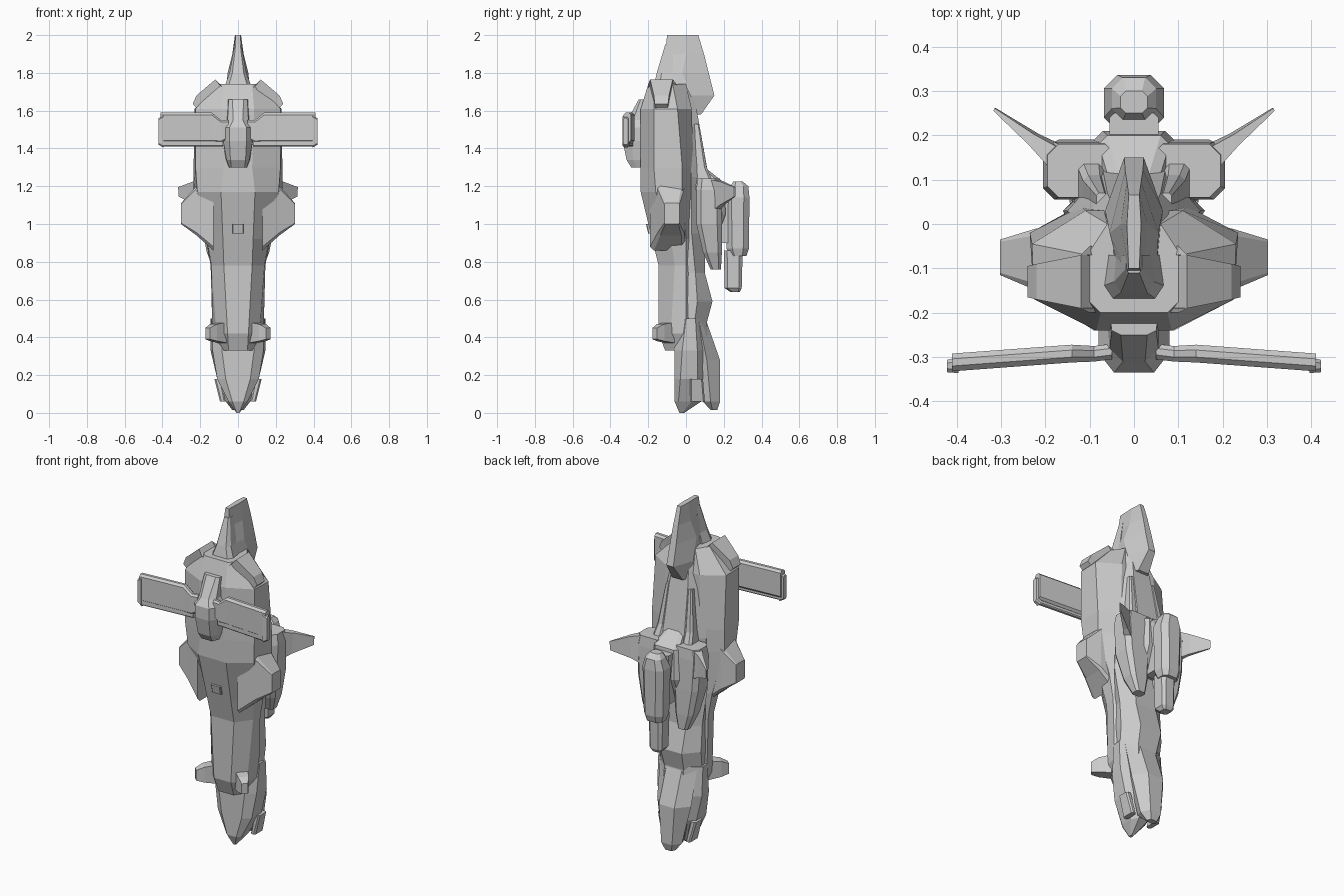
import bpy, bmesh
from mathutils import Vector


def skin(name, rings, mirror=False):
    """Loft a closed solid through rings of 3D points."""
    bm = bmesh.new()
    loops = [[bm.verts.new(p) for p in r] for r in rings]
    n = len(loops[0])
    for a, b in zip(loops, loops[1:]):
        for i in range(n):
            bm.faces.new((a[i], a[(i + 1) % n], b[(i + 1) % n], b[i]))
    bm.faces.new(loops[0][::-1])
    bm.faces.new(loops[-1])
    bmesh.ops.recalc_face_normals(bm, faces=bm.faces)
    me = bpy.data.meshes.new(name)
    bm.to_mesh(me)
    bm.free()
    ob = bpy.data.objects.new(name, me)
    bpy.context.collection.objects.link(ob)
    if mirror:
        ob.modifiers.new("mirror", 'MIRROR').use_mirror_merge = False
    return ob


def hull(name, sections):
    """Symmetric loft along z: (z, half outline from front to back)."""
    return skin(name, [[(x, y, z) for x, y in h] + [(-x, y, z) for x, y in h[::-1]]
                       for z, h in sections])


def pod(name, sections, mirror=False):
    """Chamfered box loft along z: (z, x0, x1, y0, y1, chamfer)."""
    rings = []
    for z, x0, x1, y0, y1, c in sections:
        rings.append([(x0 + c, y0, z), (x1 - c, y0, z), (x1, y0 + c, z), (x1, y1 - c, z),
                      (x1 - c, y1, z), (x0 + c, y1, z), (x0, y1 - c, z), (x0, y0 + c, z)])
    return skin(name, rings, mirror)


def outrigger(name, sections):
    """Mirrored box loft along x: (x, y0, y1, z0, z1, chamfer)."""
    rings = []
    for x, y0, y1, z0, z1, c in sections:
        rings.append([(x, y0, z0 + c), (x, y0, z1 - c), (x, y0 + c, z1), (x, y1 - c, z1),
                      (x, y1, z1 - c), (x, y1, z0 + c), (x, y1 - c, z0), (x, y0 + c, z0)])
    return skin(name, rings, True)


# Main armoured shell, long and tapering
hull("front_hull", [
    (0.33, [(.05, -.11), (.075, -.06), (.10, .0), (.05, .05)]),
    (0.42, [(.055, -.145), (.115, -.08), (.135, .0), (.07, .06)]),
    (0.78, [(.075, -.145), (.14, -.06), (.145, .0), (.08, .07)]),
    (0.92, [(.08, -.18), (.165, -.08), (.17, .0), (.09, .06)]),
    (1.17, [(.09, -.24), (.215, -.16), (.235, -.02), (.12, .04)]),
    (1.30, [(.075, -.24), (.225, -.17), (.235, -.02), (.12, .04)]),
    (1.61, [(.085, -.24), (.225, -.17), (.23, -.045), (.11, .03)]),
    (1.74, [(.075, -.20), (.105, -.17), (.105, -.07), (.06, .0)]),
])

# Nose cap
hull("nose", [
    (0.0, [(.006, -.035), (.008, -.03), (.008, -.02), (.006, -.01)]),
    (0.06, [(.03, -.06), (.05, -.04), (.05, .03), (.03, .08)]),
    (0.18, [(.065, -.06), (.11, -.03), (.11, .06), (.05, .11)]),
    (0.33, [(.085, -.06), (.135, -.02), (.145, .06), (.07, .12)]),
    (0.50, [(.08, -.06), (.14, .0), (.145, .05), (.06, .11)]),
])

# Rear chin armour
hull("chin", [
    (0.015, [(.015, .13), (.03, .14), (.02, .165)]),
    (0.06, [(.05, .09), (.065, .13), (.035, .18)]),
    (0.28, [(.08, .06), (.11, .11), (.05, .18)]),
    (0.48, [(.09, .03), (.12, .07), (.05, .11)]),
])

# Rear spine hull
hull("rear_hull", [
    (0.44, [(.12, .0), (.135, .04), (.06, .10)]),
    (0.59, [(.13, .0), (.14, .06), (.07, .14)]),
    (0.74, [(.13, .0), (.14, .05), (.07, .10)]),
    (0.95, [(.14, .0), (.16, .03), (.08, .10)]),
    (1.25, [(.14, -.02), (.15, .03), (.07, .12)]),
    (1.53, [(.12, -.04), (.13, .0), (.06, .07)]),
    (1.72, [(.08, -.1), (.08, -.03), (.045, .035)]),
])

# Nose guns
pod("nose_gun", [(.06, .065, .095, .02, .10, .008), (.18, .09, .125, .02, .09, .008)], True)

# Tail fin and its leading housing
hull("tail_fin", [
    (1.58, [(.04, -.12), (.06, .0), (.035, .08)]),
    (1.68, [(.05, -.14), (.065, .03), (.022, .15)]),
    (1.80, [(.03, -.12), (.055, -.02), (.02, .12)]),
    (1.90, [(.02, -.11), (.03, .0), (.016, .095)]),
    (2.00, [(.012, -.10), (.016, .0), (.012, .065)]),
])
hull("fin_housing", [
    (1.66, [(.055, -.18), (.085, -.15), (.07, -.07)]),
    (1.73, [(.05, -.17), (.07, -.14), (.06, -.07)]),
    (1.80, [(.03, -.155), (.045, -.13), (.04, -.07)]),
    (1.95, [(.012, -.11), (.018, -.10), (.018, -.07)]),
])

# Sloping shoulder intakes
skin("shoulder_intake", [[(x, y0, z), (x, y1, z), (x - d, y1, z - d), (x - d, y0, z - d)]
                         for x, y0, y1, z, d in [(.10, -.20, -.05, 1.74, .03),
                                                 (.12, -.19, -.07, 1.765, .05),
                                                 (.22, -.17, -.09, 1.68, .05),
                                                 (.24, -.165, -.095, 1.635, .05)]], True)

# Side sponsons
outrigger("sponson", [
    (.13, -.19, .0, .86, 1.30, .02),
    (.22, -.15, -.01, .94, 1.20, .015),
    (.302, -.115, -.035, 1.0, 1.11, .005),
])

# Dorsal turret: centre body, twin booms and end caps
hull("turret_body", [
    (1.30, [(.035, -.29), (.045, -.26), (.05, -.22)]),
    (1.34, [(.04, -.315), (.06, -.28), (.065, -.22)]),
    (1.44, [(.045, -.335), (.078, -.29), (.08, -.22)]),
    (1.51, [(.045, -.335), (.08, -.29), (.08, -.22)]),
    (1.55, [(.025, -.31), (.055, -.28), (.06, -.22)]),
    (1.66, [(.03, -.25), (.05, -.24), (.055, -.20)]),
])
outrigger("turret_boom", [
    (.05, -.305, -.27, 1.45, 1.55, .01),
    (.09, -.31, -.275, 1.43, 1.55, .01),
    (.14, -.312, -.272, 1.43, 1.59, .012),
    (.41, -.332, -.292, 1.43, 1.59, .012),
])
outrigger("boom_rail", [
    (.08, -.305, -.28, 1.41, 1.45, .006),
    (.40, -.33, -.305, 1.41, 1.45, .006),
])
outrigger("boom_cap", [
    (.395, -.336, -.30, 1.405, 1.575, .008),
    (.421, -.334, -.306, 1.42, 1.56, .008),
])

# Rear nacelles with bridge and ridges climbing the hull
pod("rear_nacelle", [
    (.76, .07, .13, .13, .185, .012),
    (.85, .05, .165, .09, .19, .02),
    (1.00, .04, .195, .055, .19, .025),
    (1.18, .04, .205, .055, .185, .025),
    (1.24, .04, .195, .06, .18, .025),
], True)
pod("nacelle_bridge", [(.92, -.09, .09, .05, .16, .02), (1.05, -.09, .09, .05, .21, .02),
                       (1.22, -.08, .08, .05, .20, .02), (1.30, -.05, .05, .03, .10, .02)])
pod("rear_ridge", [(1.18, .07, .135, .0, .16, .012), (1.30, .065, .115, .0, .11, .012),
                   (1.53, .06, .085, .0, .07, .006)], True)

# Tail engine, strut and nozzle
pod("tail_engine", [
    (.83, -.05, .05, .235, .32, .022),
    (.87, -.062, .062, .215, .333, .03),
    (1.14, -.068, .068, .21, .336, .03),
    (1.20, -.05, .05, .235, .33, .025),
    (1.225, -.03, .03, .25, .30, .012),
])
pod("engine_strut", [(.90, -.04, .04, .14, .25, .01), (1.20, -.055, .055, .14, .25, .01)])
pod("engine_nozzle", [(.64, -.025, .025, .235, .285, .01), (.66, -.04, .04, .205, .295, .015),
                      (.86, -.045, .045, .20, .30, .018)])

# Swept winglets and lower stub fins
skin("winglet", [[(x, y - t, z0), (x + t, y - t, z1), (x, y + t, z1), (x - t, y + t, z0)]
                 for x, y, t, z0, z1 in [(.17, .15, .022, 1.06, 1.235),
                                         (.225, .19, .012, 1.10, 1.225),
                                         (.314, .258, .003, 1.145, 1.195)]], True)
skin("stub_fin", [[(x - t, y - t, z0), (x + t, y + t, z0), (x + t, y + t, z1), (x - t, y - t, z1)]
                  for x, y, t, z0, z1 in [(.08, -.085, .025, .37, .48),
                                          (.13, -.135, .02, .38, .47),
                                          (.16, -.165, .012, .39, .45)]], True)

# Small hatch frame on the front panel
pod("front_hatch", [(.95, -.03, .03, -.20, -.15, .004), (1.0, -.03, .03, -.212, -.15, .004)])
